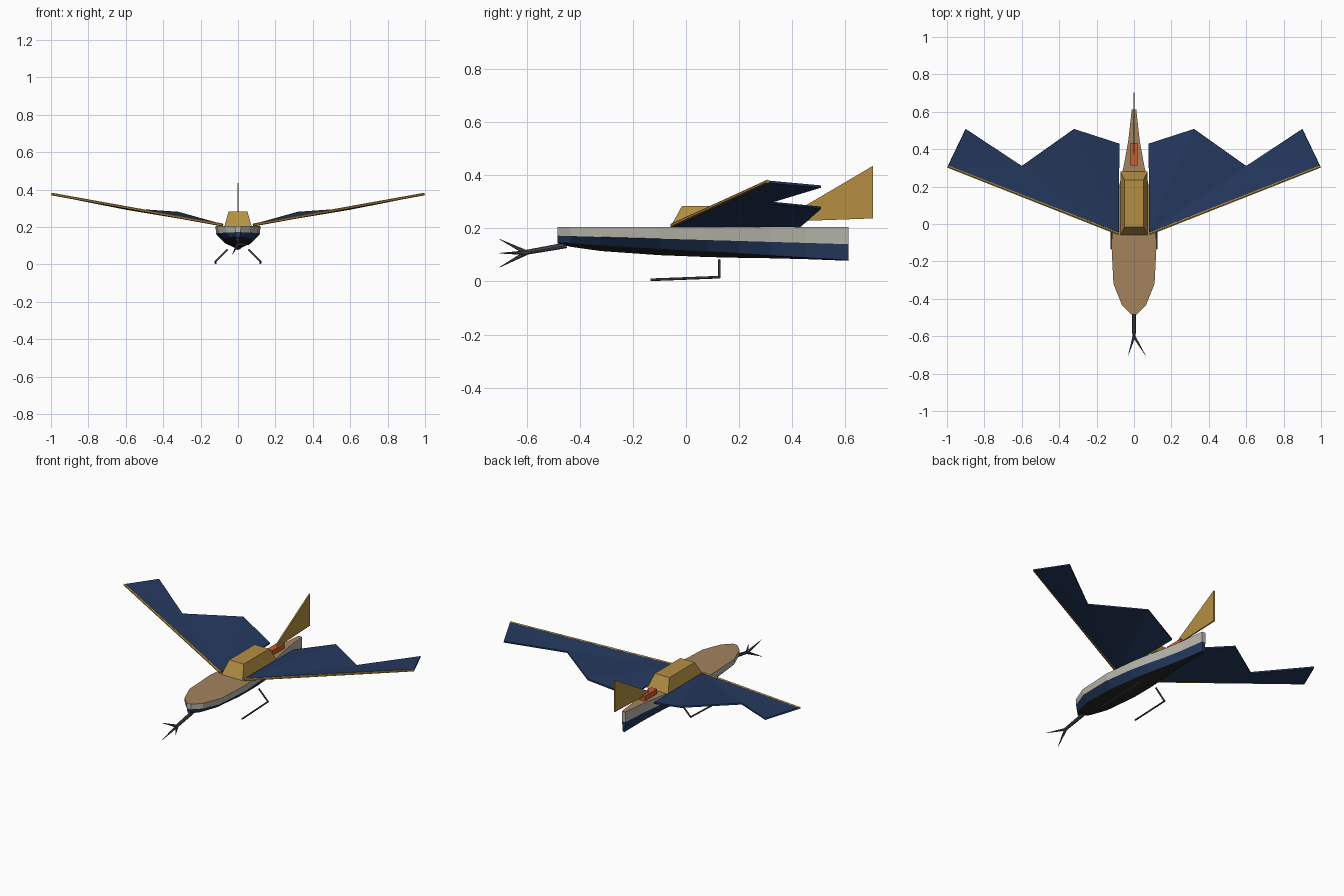
import bpy, bmesh, math
from mathutils import Vector

if "Cube" in bpy.data.objects:
    bpy.data.objects.remove(bpy.data.objects["Cube"])


def material(name, rgb):
    m = bpy.data.materials.new(name)
    m.diffuse_color = (*rgb, 1)
    m.use_nodes = True
    m.node_tree.nodes["Principled BSDF"].inputs["Base Color"].default_value = m.diffuse_color
    return m


TAN = material("tan_deck", (0.37, 0.225, 0.11))
GREY = material("pale_grey", (0.48, 0.47, 0.41))
NAVY = material("navy", (0.018, 0.041, 0.115))
BLACK = material("near_black", (0.018, 0.018, 0.02))
GOLD = material("gold", (0.46, 0.275, 0.055))
STEEL = material("dark_steel", (0.065, 0.07, 0.08))
ORANGE = material("orange", (0.6, 0.11, 0.03))


def mesh_object(name, verts, faces, mats, indices=None):
    me = bpy.data.meshes.new(name)
    me.from_pydata(verts, [], faces)
    for m in mats:
        me.materials.append(m)
    if indices:
        for p, i in zip(me.polygons, indices):
            p.material_index = i
    bm = bmesh.new()
    bm.from_mesh(me)
    bmesh.ops.recalc_face_normals(bm, faces=bm.faces)
    bm.to_mesh(me)
    bm.free()
    ob = bpy.data.objects.new(name, me)
    bpy.context.collection.objects.link(ob)
    return ob


def rod(name, a, b, r1, r2, mat, sides=6):
    a, b = Vector(a), Vector(b)
    bpy.ops.mesh.primitive_cone_add(vertices=sides, radius1=r1, radius2=r2,
                                    depth=(b - a).length, location=(a + b) / 2)
    ob = bpy.context.object
    ob.rotation_euler = (b - a).to_track_quat('Z', 'Y').to_euler()
    ob.name = name
    ob.data.materials.append(mat)
    return ob


def tapered_box(name, bottom, top, mat):
    # each level is (half width, y front, y back, z)
    verts = []
    for w, y0, y1, z in (bottom, top):
        verts += [(-w, y0, z), (w, y0, z), (w, y1, z), (-w, y1, z)]
    faces = [(3, 2, 1, 0), (4, 5, 6, 7)]
    faces += [(i, (i + 1) % 4, (i + 1) % 4 + 4, i + 4) for i in range(4)]
    return mesh_object(name, verts, faces, [mat])


# Hull: lofted stations of (y, half width), banded by strake
stations = [(-0.483, 0.015), (-0.435, 0.064), (-0.32, 0.11), (-0.1, 0.121),
            (0.08, 0.102), (0.2, 0.08), (0.32, 0.053), (0.45, 0.03), (0.612, 0.012)]
verts, faces, idx = [], [], []
for y, w in stations:
    t = (y + 0.483) / 1.095
    chine, low = 0.172 - 0.032 * t, 0.146 - 0.066 * t
    half = [(w, 0.204), (0.96 * w, chine), (0.66 * w, low)]
    verts += [(-x, y, z) for x, z in half] + [(0, y, low - 0.2 * w)]
    verts += [(x, y, z) for x, z in reversed(half)]
n = len(stations)
for i in range(n - 1):
    for j in range(7):
        k = (j + 1) % 7
        faces.append((i * 7 + j, i * 7 + k, i * 7 + 7 + k, i * 7 + 7 + j))
        idx.append([1, 2, 3, 3, 2, 1, 0][j])
for s in (0, (n - 1) * 7):
    for a, b, c, d, m in ((0, 1, 5, 6, 1), (1, 2, 4, 5, 2)):
        faces.append((s + a, s + b, s + c, s + d))
        idx.append(m)
    faces.append((s + 2, s + 3, s + 4))
    idx.append(3)
mesh_object("hull", verts, faces, [TAN, GREY, NAVY, BLACK], idx)

# Cabin and engine box on deck
tapered_box("cabin", (0.073, -0.06, 0.28, 0.203), (0.05, -0.015, 0.235, 0.284), GOLD)
tapered_box("engine_box", (0.019, 0.312, 0.432, 0.203), (0.019, 0.312, 0.432, 0.235), ORANGE)

# Tail fin: thin triangle
profile = [(0.345, 0.224), (0.704, 0.237), (0.704, 0.435)]
verts = [(x, y, z) for x in (-0.004, 0.004) for y, z in profile]
mesh_object("tail_fin", verts,
            [(0, 1, 2), (5, 4, 3), (0, 3, 4, 1), (1, 4, 5, 2), (2, 5, 3, 0)], [GOLD])

# Wings, leading edges and landing skids on both sides
outline = [(0.08, -0.045, 0.21), (0.995, 0.31, 0.375), (0.9, 0.508, 0.357),
           (0.6, 0.31, 0.297), (0.32, 0.508, 0.277), (0.08, 0.43, 0.208)]
for side, s in (("right", 1), ("left", -1)):
    wing = mesh_object("wing_" + side, [(s * x, y, z) for x, y, z in outline],
                       [(0, 1, 3), (1, 2, 3), (0, 3, 4), (0, 4, 5)], [NAVY])
    mod = wing.modifiers.new("thickness", 'SOLIDIFY')
    mod.thickness = 0.009
    mod.offset = 0
    rod("leading_edge_" + side, (s * 0.083, -0.052, 0.211), (s * 0.996, 0.307, 0.376),
        0.008, 0.007, GOLD)
    rod("skid_strut_" + side, (s * 0.055, 0.125, 0.08), (s * 0.12, 0.125, 0.015),
        0.005, 0.005, STEEL)
    rod("skid_" + side, (s * 0.12, 0.128, 0.016), (s * 0.12, -0.133, 0.006),
        0.005, 0.005, STEEL)

# Bowsprit with three-pronged claw
rod("bowsprit", (0, -0.45, 0.136), (0, -0.615, 0.107), 0.011, 0.009, STEEL, 8)
for i in range(3):
    a = math.radians(120 * i)
    rod("claw_%d" % (i + 1), (0, -0.6, 0.108),
        (0.061 * math.cos(a), -0.702, 0.106 + 0.061 * math.sin(a)), 0.009, 0.001, STEEL)
